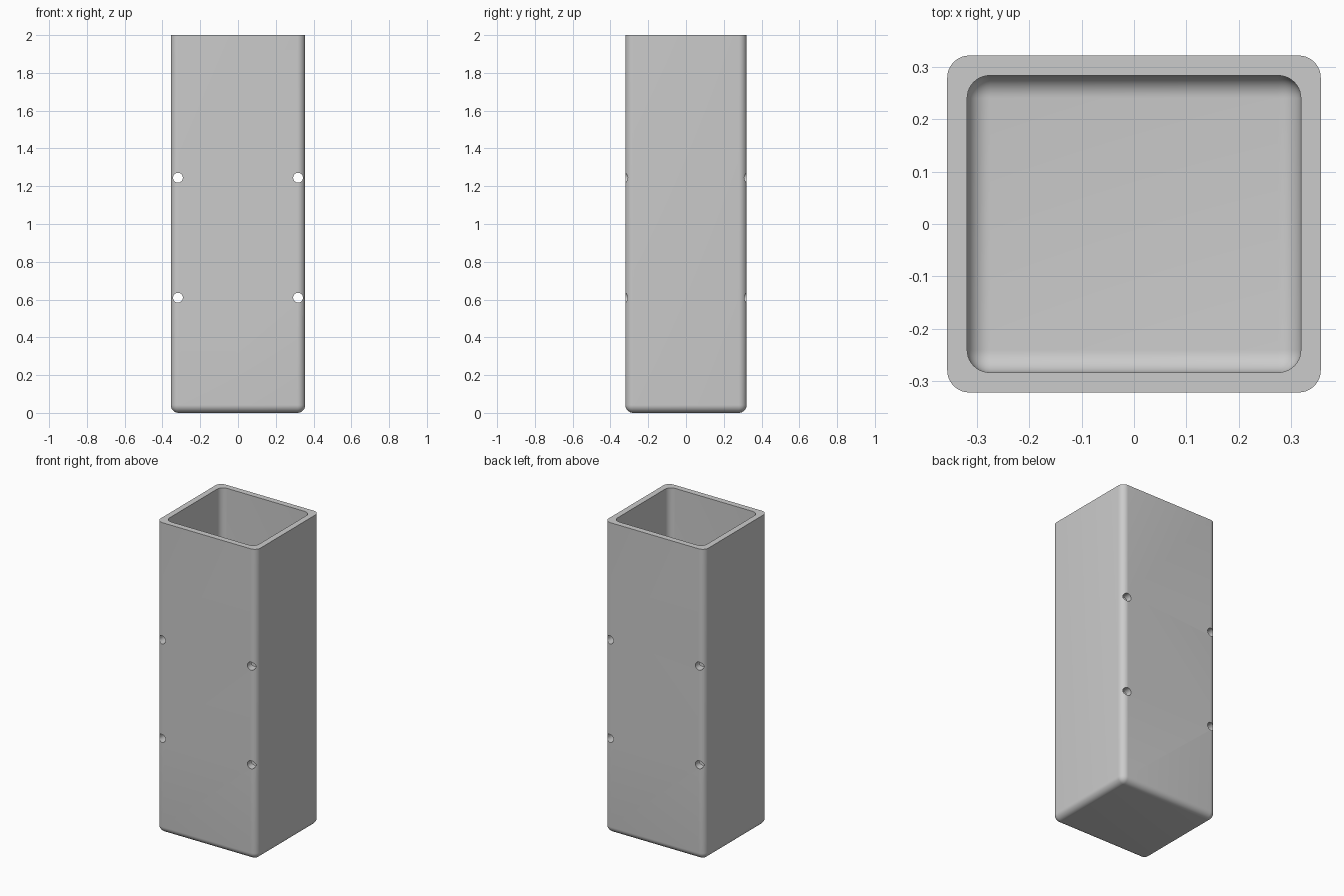
import bpy
import bmesh
import math
from mathutils import Matrix

cube = bpy.data.objects.get("Cube")
if cube:
    bpy.data.objects.remove(cube, do_unlink=True)

grey = bpy.data.materials.new("plain_grey")
grey.use_nodes = True
colour = (0.6, 0.6, 0.6, 1)
grey.diffuse_color = colour
grey.node_tree.nodes["Principled BSDF"].inputs["Base Color"].default_value = colour


def make_object(name, bm):
    mesh = bpy.data.meshes.new(name)
    bm.to_mesh(mesh)
    bm.free()
    mesh.materials.append(grey)
    obj = bpy.data.objects.new(name, mesh)
    bpy.context.collection.objects.link(obj)
    return obj


def rounded_box(name, half_x, half_y, bottom, top, radius):
    """Box with rounded upright and bottom edges and a sharp top."""
    bm = bmesh.new()
    bmesh.ops.create_cube(bm, size=2)
    for v in bm.verts:
        v.co = (v.co.x * half_x, v.co.y * half_y, top if v.co.z > 0 else bottom)
    edges = [e for e in bm.edges if min(v.co.z for v in e.verts) < top]
    bmesh.ops.bevel(bm, geom=edges, offset=radius, segments=10,
                    profile=0.5, affect='EDGES', clamp_overlap=True)
    return make_object(name, bm)


def drill(name, x, z, radius):
    """Cylinder running front to back."""
    bm = bmesh.new()
    bmesh.ops.create_cone(bm, cap_ends=True, segments=32, radius1=radius,
                          radius2=radius, depth=1,
                          matrix=Matrix.Translation((x, 0, z)) @ Matrix.Rotation(math.pi / 2, 4, 'X'))
    return make_object(name, bm)


# Outer shell, hollow cavity and four through holes
body = rounded_box("square_tube_cup", 0.356, 0.321, 0, 2, 0.042)
cutters = [rounded_box("cavity_cutter", 0.318, 0.283, 0.04, 2.2, 0.043)]
for x in (-0.318, 0.318):
    for z in (0.61, 1.245):
        cutters.append(drill("hole_cutter", x, z, 0.026))

bpy.ops.object.select_all(action='DESELECT')
bpy.context.view_layer.objects.active = body
body.select_set(True)
for cutter in cutters:
    cutter.hide_render = True
    mod = body.modifiers.new("cut", 'BOOLEAN')
    mod.operation = 'DIFFERENCE'
    mod.solver = 'EXACT'
    mod.object = cutter
    bpy.ops.object.modifier_apply(modifier=mod.name)
    bpy.data.objects.remove(cutter, do_unlink=True)

bpy.ops.object.shade_smooth_by_angle(angle=math.radians(30))
